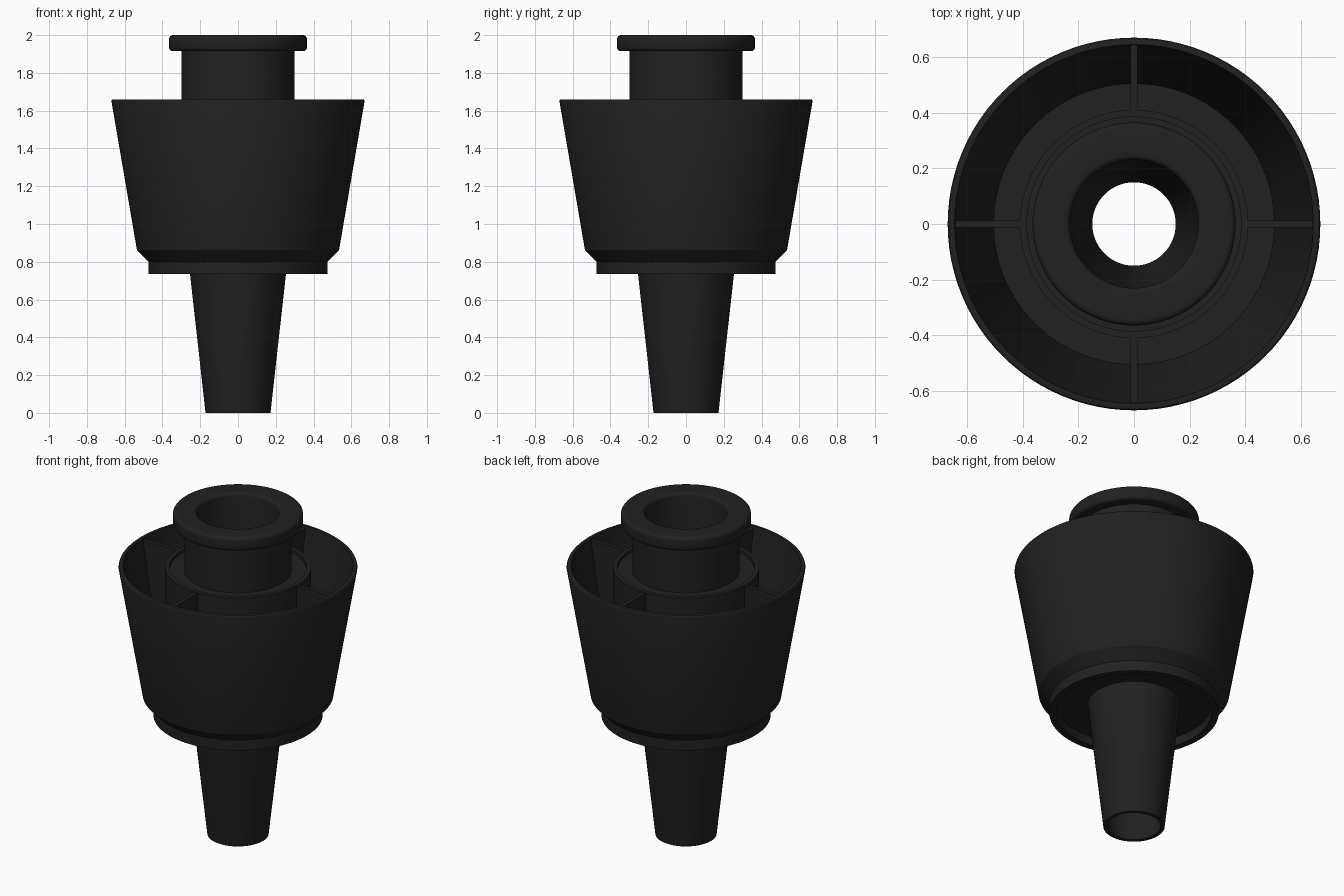
import bpy, bmesh, math

if "Cube" in bpy.data.objects:
    bpy.data.objects.remove(bpy.data.objects["Cube"])

mat = bpy.data.materials.new("black_plastic")
mat.diffuse_color = (0.015, 0.015, 0.015, 1)
mat.use_nodes = True
mat.node_tree.nodes["Principled BSDF"].inputs["Base Color"].default_value = mat.diffuse_color
SEG = 96


def finish(name, bm, smooth):
    mesh = bpy.data.meshes.new(name)
    bm.to_mesh(mesh)
    bm.free()
    obj = bpy.data.objects.new(name, mesh)
    bpy.context.collection.objects.link(obj)
    mesh.materials.append(mat)
    if smooth:
        bpy.ops.object.select_all(action='DESELECT')
        obj.select_set(True)
        bpy.context.view_layer.objects.active = obj
        bpy.ops.object.shade_smooth_by_angle(angle=math.radians(30))
    return obj


def lathe(name, profile):
    """Revolve (radius, z) points; counter-clockwise order faces outwards."""
    bm = bmesh.new()
    rings = []
    for r, z in profile:
        rings.append([bm.verts.new((r * math.cos(2 * math.pi * k / SEG),
                                    r * math.sin(2 * math.pi * k / SEG), z))
                      for k in range(SEG)])
    for a, b in zip(rings, rings[1:]):
        for k in range(SEG):
            n = (k + 1) % SEG
            bm.faces.new((a[k], a[n], b[n], b[k]))
    return finish(name, bm, True)


def fillet(cr, cz, rad, start, end, steps=4):
    """Arc points in the profile plane, angles in degrees."""
    return [(cr + rad * math.cos(math.radians(start + (end - start) * i / steps)),
             cz + rad * math.sin(math.radians(start + (end - start) * i / steps)))
            for i in range(steps + 1)]


# Tapered cup with bottom skirt, inner floor and central hub
lathe("cup_body",
      [(0.26, 0.79), (0.435, 0.79), (0.435, 0.735), (0.475, 0.735), (0.475, 0.80),
       (0.535, 0.862)]
      + fillet(0.66, 1.65, 0.01, 0, 90, 3)
      + [(0.645, 1.66), (0.505, 0.84), (0.41, 0.84), (0.41, 1.65),
         (0.385, 1.65), (0.385, 1.63), (0.30, 1.63)])

# Hollow neck with rolled flange, bore and tapered stem
lathe("neck_and_stem",
      [(0.30, 1.63), (0.30, 1.915)]
      + fillet(0.345, 1.935, 0.02, -90, 0)
      + fillet(0.345, 1.98, 0.02, 0, 90)
      + fillet(0.25, 1.98, 0.02, 90, 180)
      + [(0.23, 0.735), (0.15, 0.0), (0.172, 0.0), (0.26, 0.79)])

# Four radial ribs between hub and cup wall
section = [(0.405, 0.838), (0.51, 0.838), (0.647, 1.648), (0.405, 1.648)]
for i in range(4):
    a = i * math.pi / 2
    c, s = math.cos(a), math.sin(a)
    bm = bmesh.new()
    sides = [[bm.verts.new((r * c - t * s, r * s + t * c, z)) for r, z in section]
             for t in (-0.0125, 0.0125)]
    bm.faces.new(sides[0])
    bm.faces.new(sides[1][::-1])
    for k in range(4):
        n = (k + 1) % 4
        bm.faces.new((sides[0][k], sides[1][k], sides[1][n], sides[0][n]))
    bmesh.ops.recalc_face_normals(bm, faces=bm.faces)
    finish(f"rib_{i + 1}", bm, False)
